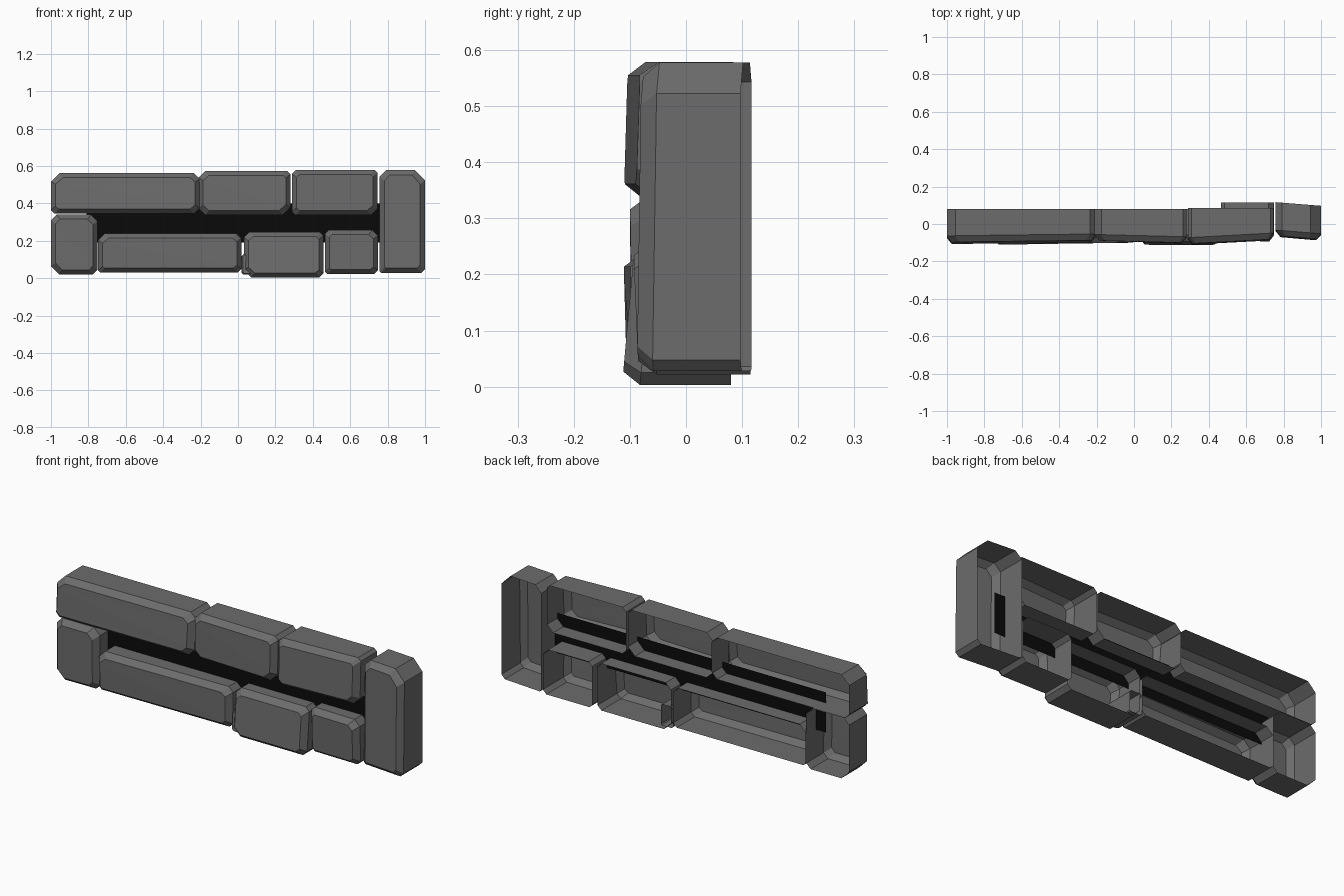
import bpy, bmesh

if "Cube" in bpy.data.objects:
    bpy.data.objects.remove(bpy.data.objects["Cube"])


def material(name, v):
    m = bpy.data.materials.new(name)
    m.diffuse_color = (v, v, v, 1)
    m.use_nodes = True
    m.node_tree.nodes["Principled BSDF"].inputs["Base Color"].default_value = m.diffuse_color
    return m


STONE = material("grey stone", 0.15)
DARK = material("black gap", 0.003)


def finish(bm, name, mat):
    me = bpy.data.meshes.new(name)
    bm.to_mesh(me)
    bm.free()
    me.materials.append(mat)
    ob = bpy.data.objects.new(name, me)
    bpy.context.collection.objects.link(ob)
    return ob


def outline(x0, x1, z0, z1, cuts):
    """Eight-sided outline; cuts = bottom left, bottom right, top right, top left."""
    a, b, c, d = cuts
    return [(x0 + a, z0), (x1 - b, z0), (x1, z0 + b), (x1, z1 - c),
            (x1 - c, z1), (x0 + d, z1), (x0, z1 - d), (x0, z0 + a)]


def stone(name, box, back, cuts, front, inset=0.024, bevel=0.032, skew=0.0):
    """Open-backed rough block; front = y depth at the four front corners."""
    x0, x1, z0, z1 = box
    cx, cz, w, h = (x0 + x1) / 2, (z0 + z1) / 2, x1 - x0, z1 - z0
    pts = outline(x0, x1, z0, z1, cuts)

    def depth(x, z):
        u, v = (x - x0) / w, (z - z0) / h
        a, b, c, d = front
        return (a * (1 - u) + b * u) * (1 - v) + (d * (1 - u) + c * u) * v

    bm = bmesh.new()
    rings = []
    for k in range(3):
        ring = []
        for x, z in pts:
            if k == 2:
                x = cx + (x - cx) * (1 - 2 * inset / w)
                z = cz + (z - cz) * (1 - 2 * inset / h)
            y = (back, depth(x, z) + bevel, depth(x, z))[k] - skew * (x - cx)
            ring.append(bm.verts.new((x, y, z)))
        rings.append(ring)
    for r, s in zip(rings, rings[1:]):
        for i in range(8):
            j = (i + 1) % 8
            bm.faces.new((r[i], r[j], s[j], s[i]))
    # face broken into flat facets along the slanted diagonals
    f = rings[2]
    for quad in ((f[0], f[1], f[2], f[7]), (f[3], f[4], f[5], f[6]),
                 (f[2], f[3], f[6]), (f[2], f[6], f[7])):
        bm.faces.new(quad)
    bmesh.ops.recalc_face_normals(bm, faces=bm.faces)
    # open shell: make the front face point to -y
    bm.faces.ensure_lookup_table()
    if bm.faces[-1].normal.y > 0:
        bmesh.ops.reverse_faces(bm, faces=bm.faces)
    return finish(bm, name, STONE)


# upper row
stone("upper_left_stone", (-1, -0.205, 0.345, 0.562), 0.08,
      (0.02, 0.03, 0.03, 0.045), (-0.108, -0.103, -0.085, -0.095))
stone("upper_middle_stone", (-0.21, 0.28, 0.338, 0.574), 0.08,
      (0.035, 0.04, 0.018, 0.035), (-0.088, -0.106, -0.1, -0.088))
stone("upper_right_stone", (0.288, 0.745, 0.337, 0.579), 0.085,
      (0.02, 0.035, 0.015, 0.02), (-0.112, -0.088, -0.08, -0.105))

# lower row
stone("lower_left_stone", (-1, -0.752, 0.02, 0.34), 0.08,
      (0.045, 0.025, 0.035, 0.03), (-0.098, -0.095, -0.1, -0.1))
stone("lower_long_stone", (-0.748, 0.018, 0.03, 0.238), 0.08,
      (0.012, 0.02, 0.025, 0.035), (-0.106, -0.1, -0.098, -0.112))
stone("lower_middle_stone", (0.032, 0.456, 0.003, 0.248), 0.08,
      (0.04, 0.022, 0.02, 0.03), (-0.114, -0.114, -0.092, -0.092))
stone("lower_small_stone", (0.464, 0.748, 0.022, 0.258), 0.115,
      (0.015, 0.02, 0.03, 0.02), (-0.08, -0.085, -0.095, -0.088))
# small chip on the lower edge of the middle stone
stone("stone_chip", (0.02, 0.09, 0.02, 0.13), 0.08,
      (0.008, 0.005, 0.008, 0.012), (-0.085, -0.1, -0.1, -0.08), 0.006, 0.015)

# upright stone at the right end
stone("right_post_stone", (0.757, 1, 0.028, 0.578), 0.107,
      (0.008, 0.02, 0.055, 0.035), (-0.078, -0.08, -0.072, -0.072), 0.026, 0.03, 0.08)

# dark sheet behind the open gap
bm = bmesh.new()
bm.faces.new([bm.verts.new((x, 0.0, z)) for x, z in
              ((-0.81, 0.19), (0.82, 0.19), (0.82, 0.40), (-0.81, 0.40))])
finish(bm, "gap_backing", DARK)
